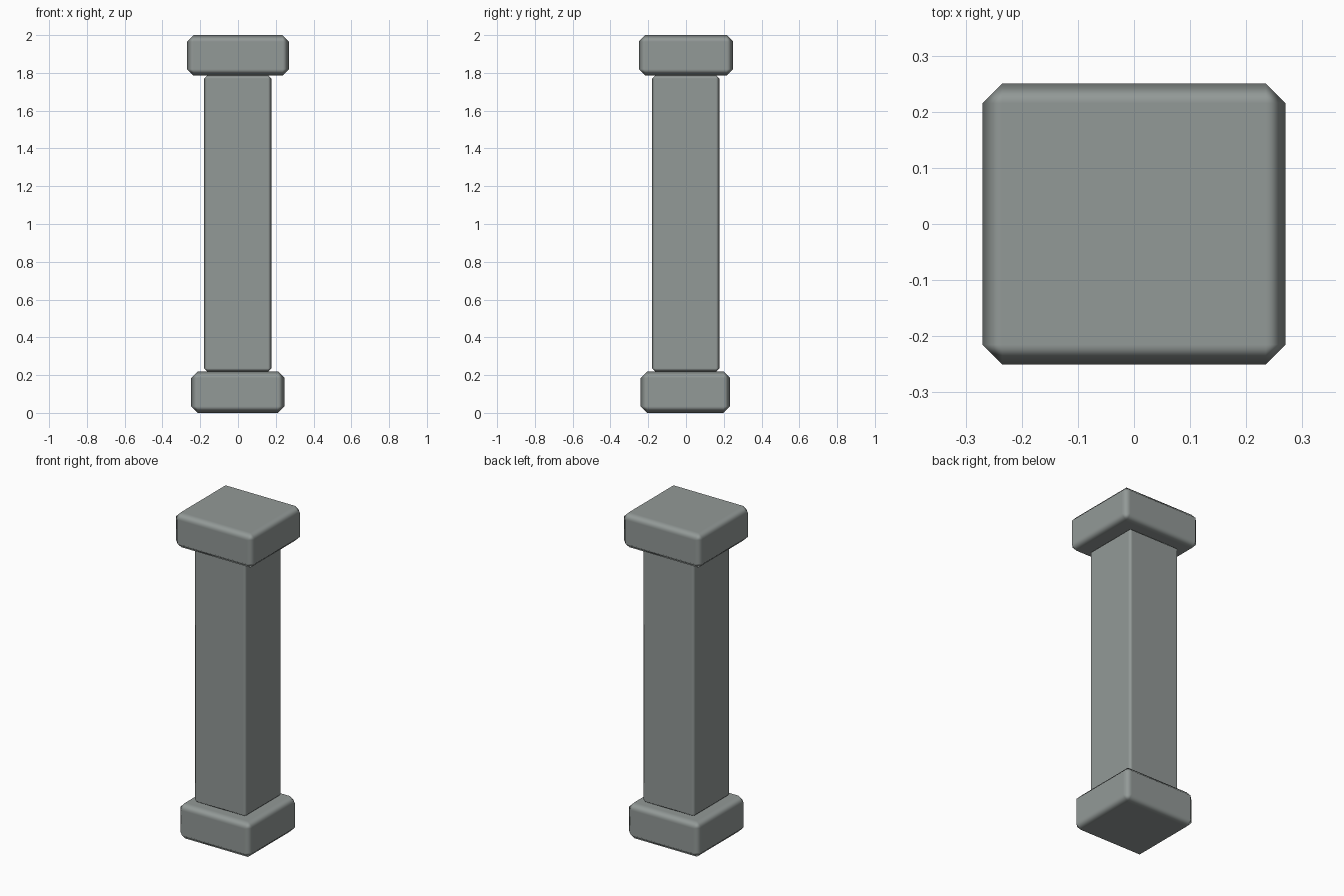
import bpy

if "Cube" in bpy.data.objects:
    bpy.data.objects.remove(bpy.data.objects["Cube"])

stone = bpy.data.materials.new("grey_stone")
stone.diffuse_color = (0.29, 0.32, 0.31, 1)
stone.use_nodes = True
stone.node_tree.nodes["Principled BSDF"].inputs["Base Color"].default_value = stone.diffuse_color


def block(name, x, y, z, chamfer):
    """Chamfered, softly shaded block spanning the given (min, max) ranges."""
    bpy.ops.mesh.primitive_cube_add(size=1, location=[sum(r) / 2 for r in (x, y, z)])
    ob = bpy.context.object
    ob.name = name
    ob.scale = [r[1] - r[0] for r in (x, y, z)]
    bpy.ops.object.transform_apply(location=False, rotation=False, scale=True)
    ob.data.materials.append(stone)
    bpy.ops.object.shade_smooth()
    bevel = ob.modifiers.new("chamfer", 'BEVEL')
    bevel.width = chamfer
    bevel.segments = 1
    bevel.limit_method = 'NONE'
    # flat faces stay flat, shading blends over the chamfers
    normals = ob.modifiers.new("soft_edges", 'WEIGHTED_NORMAL')
    normals.weight = 100
    return ob


# square base, tall shaft, wider cap
block("base", (-0.248, 0.246), (-0.24, 0.234), (0, 0.22), 0.035)
block("shaft", (-0.179, 0.177), (-0.179, 0.177), (0.218, 1.788), 0.018)
block("cap", (-0.27, 0.27), (-0.25, 0.25), (1.785, 2.0), 0.035)
